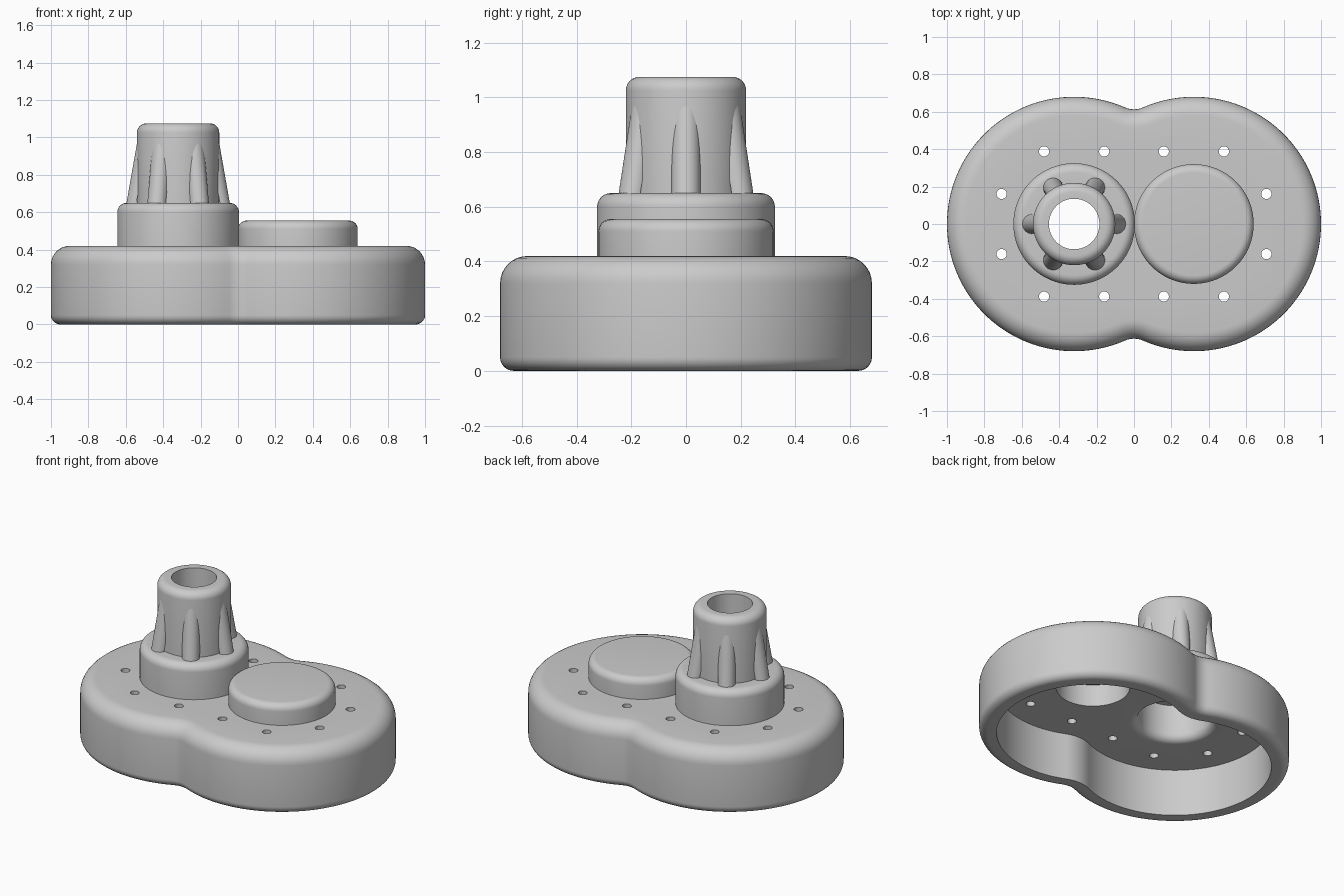
import bpy, bmesh
from math import sin, cos, pi, sqrt, atan2, radians

if "Cube" in bpy.data.objects:
    bpy.data.objects.remove(bpy.data.objects["Cube"])

CX, LOBE, NECK = 0.32, 0.68, 0.12      # lobe centre, lobe radius, waist fillet
TOP, CEIL, SEG = 0.42, 0.31, 96


def fillet(cx, cz, r, a0, a1, n=8):
    """Arc points (degrees) for a profile."""
    return [(cx + r * cos(radians(a0 + (a1 - a0) * i / n)),
             cz + r * sin(radians(a0 + (a1 - a0) * i / n))) for i in range(n + 1)]


def outline(inset):
    """Figure-eight outline, moved inward by inset."""
    yc = sqrt((LOBE + NECK) ** 2 - CX ** 2)
    a = atan2(yc, -CX)
    r, f = LOBE - inset, NECK + inset
    half = []
    for i in range(SEG + 1):
        t = -a + 2 * a * i / SEG
        half.append((CX + r * cos(t), r * sin(t)))
    for i in range(1, 10):
        t = (a - pi) + (pi - 2 * a) * i / 10
        half.append((f * cos(t), yc + f * sin(t)))
    return half + [(-x, -y) for x, y in half]


def circle(r, x):
    return [(x + r * cos(2 * pi * i / SEG), r * sin(2 * pi * i / SEG)) for i in range(SEG)]


def skin(bm, rings, cap_start=False, cap_end=False, closed=True):
    """Join successive rings of 3D points with quads."""
    vs = [[bm.verts.new(p) for p in ring] for ring in rings]
    n = len(vs[0])
    for a, b in zip(vs, vs[1:]):
        for i in range(n if closed else n - 1):
            j = (i + 1) % n
            bm.faces.new((a[i], a[j], b[j], b[i]))
    if cap_start:
        bm.faces.new(vs[0][::-1])
    if cap_end:
        bm.faces.new(vs[-1])


def lathe(bm, profile, x, cap_start=False, cap_end=False, y=0):
    skin(bm, [[(px, py + y, z) for px, py in circle(r, x)] for r, z in profile],
         cap_start, cap_end)


def make(name, bm, recalc=True):
    if recalc:
        bmesh.ops.recalc_face_normals(bm, faces=bm.faces[:])
    me = bpy.data.meshes.new(name)
    bm.to_mesh(me)
    bm.free()
    ob = bpy.data.objects.new(name, me)
    bpy.context.collection.objects.link(ob)
    return ob


def smooth(ob):
    bpy.ops.object.select_all(action='DESELECT')
    ob.select_set(True)
    bpy.context.view_layer.objects.active = ob
    bpy.ops.object.shade_smooth_by_angle(angle=radians(30))


# Housing shell: ceiling, inner wall, rim, outer wall, top
bm = bmesh.new()
prof = [(0.105, CEIL), (0.105, 0.0)]
prof += [(-x, z) for x, z in fillet(-0.05, 0.05, 0.05, -90, 0)]
prof += [(-x, z) for x, z in fillet(-0.10, TOP - 0.10, 0.10, 0, 90)]
skin(bm, [[(x, y, z) for x, y in outline(d)] for d, z in prof], True, True)
housing = make("housing", bm)

# Cutter: screw holes, pad recess and flared tower recess
bm = bmesh.new()
for side in (-1, 1):
    for deg in (22.5, 67.5, 112.5, -22.5, -67.5, -112.5):
        t = radians(deg)
        lathe(bm, [(0.027, 0.2), (0.027, 0.5)], side * (CX + 0.42 * cos(t)),
              True, True, y=0.42 * sin(t))
lathe(bm, [(0.22, 0.2), (0.22, 0.5)], CX, True, True)
flare = fillet(0.27, CEIL + 0.05, 0.05, 270, 180)
lathe(bm, [(0.27, 0.2)] + flare + [(0.22, 0.5)], -CX, True, True)
cutter = make("hole_cutter", bm)
cutter.hide_render = True

mod = housing.modifiers.new("holes", 'BOOLEAN')
mod.operation = 'DIFFERENCE'
mod.solver = 'EXACT'
mod.object = cutter
bpy.context.view_layer.objects.active = housing
housing.select_set(True)
bpy.ops.object.modifier_apply(modifier="holes")
bpy.data.objects.remove(cutter)
smooth(housing)

# Low round cover, hollow underneath
bm = bmesh.new()
lathe(bm, [(0.32, TOP)] + fillet(0.275, 0.51, 0.045, 0, 90), CX, cap_end=True)
lathe(bm, [(0.22, 0.455), (0.22, TOP)], CX)
bm.faces.new([bm.verts.new((x, y, 0.455)) for x, y in circle(0.22, CX)][::-1])
for f in bm.faces:          # inner wall faces the hollow
    f.normal_update()
bmesh.ops.remove_doubles(bm, verts=bm.verts[:], dist=1e-5)
smooth(make("round_cover", bm, recalc=False))

# Tower: wide base, neck and bore
bm = bmesh.new()
prof = [(0.325, TOP)] + fillet(0.275, 0.60, 0.05, 0, 90)
prof += [(0.22, 0.65)] + fillet(0.17, 1.025, 0.05, 0, 90)
prof += [(0.135, 1.075), (0.135, 0.55), (0.22, 0.55), (0.22, TOP)]
lathe(bm, prof, -CX)
smooth(make("tower", bm, recalc=False))

# Six tapered ribs around the neck
for k in range(6):
    bm = bmesh.new()
    t = k * pi / 3
    rings = []
    for axis, z in ((0.224, 0.645), (0.166, 0.975)):
        ring = []
        for i in range(17):
            a = -pi / 2 + pi * i / 16
            u, v = axis + 0.053 * cos(a), 0.053 * sin(a)
            ring.append((-CX + u * cos(t) - v * sin(t), u * sin(t) + v * cos(t), z))
        rings.append(ring)
    skin(bm, rings, closed=False)
    smooth(make(f"rib_{k + 1}", bm, recalc=False))
